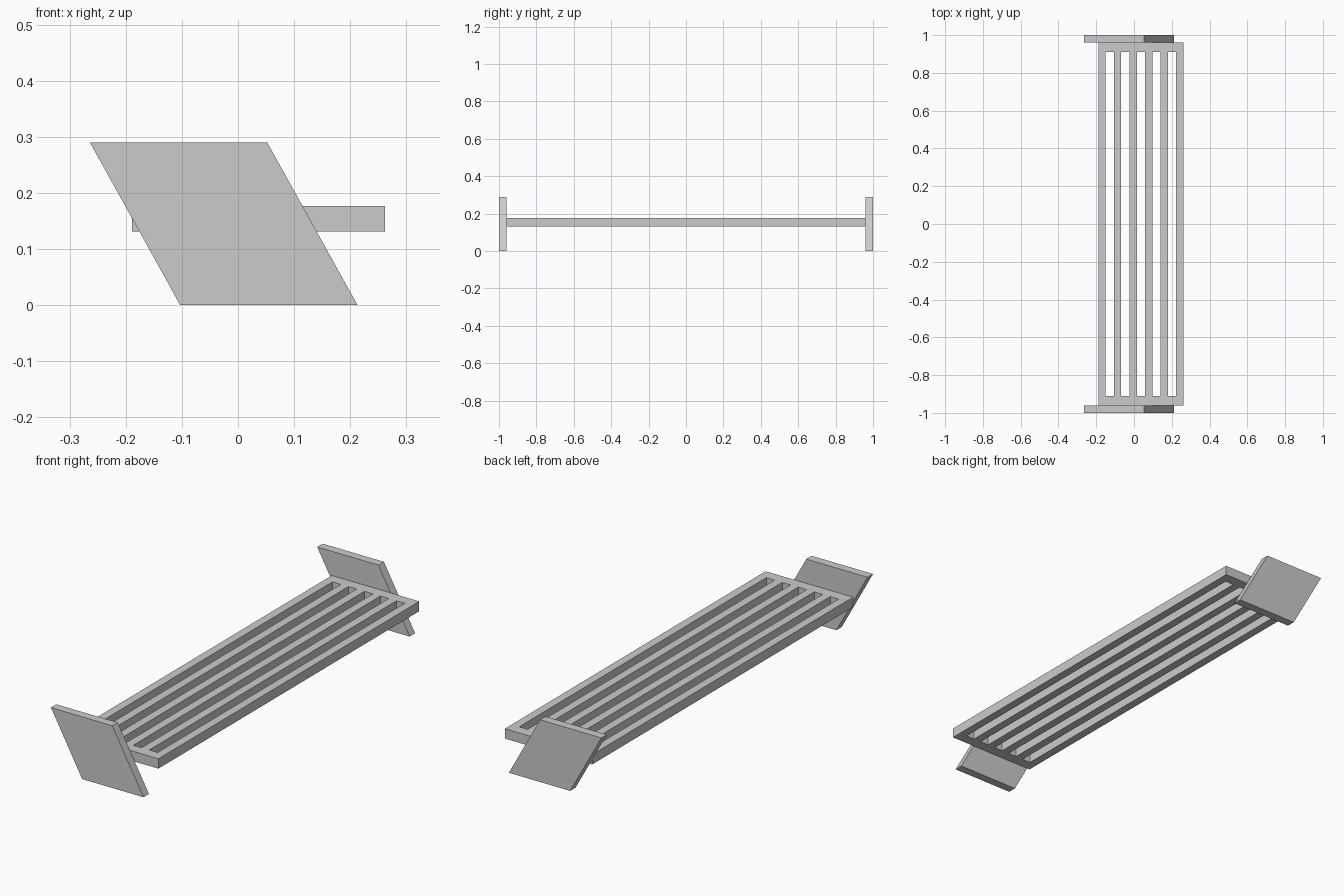
import bpy, bmesh

if "Cube" in bpy.data.objects:
    bpy.data.objects.remove(bpy.data.objects["Cube"])


def extruded(name, outlines, offset):
    """Weld flat outlines into one sheet and extrude it by offset."""
    bm = bmesh.new()
    for pts in outlines:
        bm.faces.new([bm.verts.new(p) for p in pts])
    bmesh.ops.remove_doubles(bm, verts=bm.verts[:], dist=1e-5)
    geo = bmesh.ops.extrude_face_region(bm, geom=bm.faces[:], use_keep_orig=True)
    moved = [g for g in geo["geom"] if isinstance(g, bmesh.types.BMVert)]
    bmesh.ops.translate(bm, verts=moved, vec=offset)
    bmesh.ops.recalc_face_normals(bm, faces=bm.faces[:])
    mesh = bpy.data.meshes.new(name)
    bm.to_mesh(mesh)
    bm.free()
    obj = bpy.data.objects.new(name, mesh)
    bpy.context.collection.objects.link(obj)
    return obj


# slatted seat: six slats joined by a rail at each end
X0, X1, Z0, Z1 = -0.189, 0.262, 0.131, 0.177
END, SLOT_END = 0.96, 0.91
SLATS, SLAT_W = 6, 0.039
pitch = (X1 - X0 - SLAT_W) / (SLATS - 1)
xs = [x for i in range(SLATS) for x in (X0 + i * pitch, X0 + i * pitch + SLAT_W)]
ys = [-END, -SLOT_END, SLOT_END, END]

cells = []
for i in range(len(xs) - 1):
    for j in range(3):
        if i % 2 and j == 1:
            continue  # open slot
        a, b, c, d = xs[i], xs[i + 1], ys[j], ys[j + 1]
        cells.append([(a, c, Z0), (b, c, Z0), (b, d, Z0), (a, d, Z0)])
extruded("slatted_seat", cells, (0, 0, Z1 - Z0))

# slanted end supports
profile = [(-0.103, 0), (0.213, 0), (0.052, 0.29), (-0.264, 0.29)]
for name, side in (("front_support", -1), ("back_support", 1)):
    extruded(name, [[(x, side * END, z) for x, z in profile]], (0, side * (1 - END), 0))
